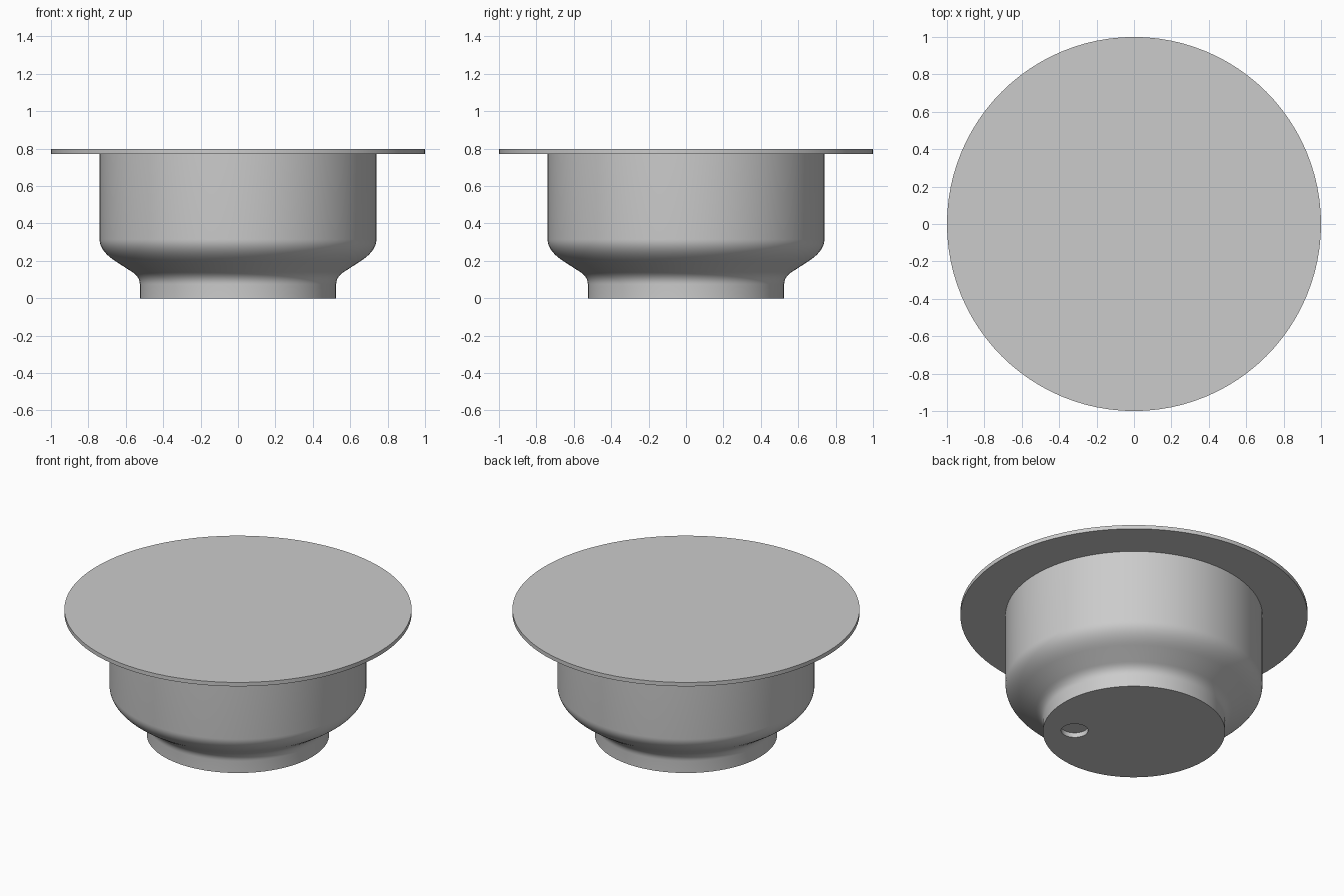
import bpy, bmesh, math
from mathutils import Vector

if "Cube" in bpy.data.objects:
    bpy.data.objects.remove(bpy.data.objects["Cube"])

SEG = 96


def curve(a, c, b, n=8):
    # rounded corner from a to b around control point c
    a, c, b = Vector(a), Vector(c), Vector(b)
    return [a * (1 - t)**2 + c * 2 * t * (1 - t) + b * t * t
            for t in (i / n for i in range(n + 1))]


def lathe(name, profile):
    # closed solid of revolution from (radius, height) points
    bm = bmesh.new()
    rings = []
    for r, z in profile:
        rings.append([bm.verts.new((r * math.cos(2 * math.pi * i / SEG),
                                    r * math.sin(2 * math.pi * i / SEG), z))
                      for i in range(SEG)])
    for lo, hi in zip(rings, rings[1:]):
        for i in range(SEG):
            j = (i + 1) % SEG
            bm.faces.new((lo[i], lo[j], hi[j], hi[i]))
    bm.faces.new(rings[0][::-1])
    bm.faces.new(rings[-1])
    mesh = bpy.data.meshes.new(name)
    bm.to_mesh(mesh)
    bm.free()
    ob = bpy.data.objects.new(name, mesh)
    bpy.context.collection.objects.link(ob)
    return ob


def smooth(ob):
    bpy.ops.object.select_all(action='DESELECT')
    ob.select_set(True)
    bpy.context.view_layer.objects.active = ob
    bpy.ops.object.shade_smooth_by_angle(angle=math.radians(30))


# Bowl body with a narrower foot
body = lathe("bowl_body",
             [(0.525, 0)]
             + curve((0.525, 0.075), (0.525, 0.114), (0.565, 0.14))
             + curve((0.655, 0.198), (0.74, 0.253), (0.74, 0.315), 10)
             + [(0.74, 0.78)])

# Flat disc on top
disc = lathe("top_disc", [(1.0, 0.772), (1.0, 0.797)])

# Small shallow hole in the underside
bpy.ops.mesh.primitive_cylinder_add(vertices=32, radius=0.078, depth=0.08,
                                    location=(0.27, -0.21, -0.01))
cutter = bpy.context.object
cutter.name = "hole_cutter"
mod = body.modifiers.new("hole", 'BOOLEAN')
mod.operation = 'DIFFERENCE'
mod.solver = 'EXACT'
mod.object = cutter
bpy.context.view_layer.objects.active = body
bpy.ops.object.select_all(action='DESELECT')
body.select_set(True)
bpy.ops.object.modifier_apply(modifier="hole")
bpy.data.objects.remove(cutter, do_unlink=True)

for ob in (body, disc):
    smooth(ob)
